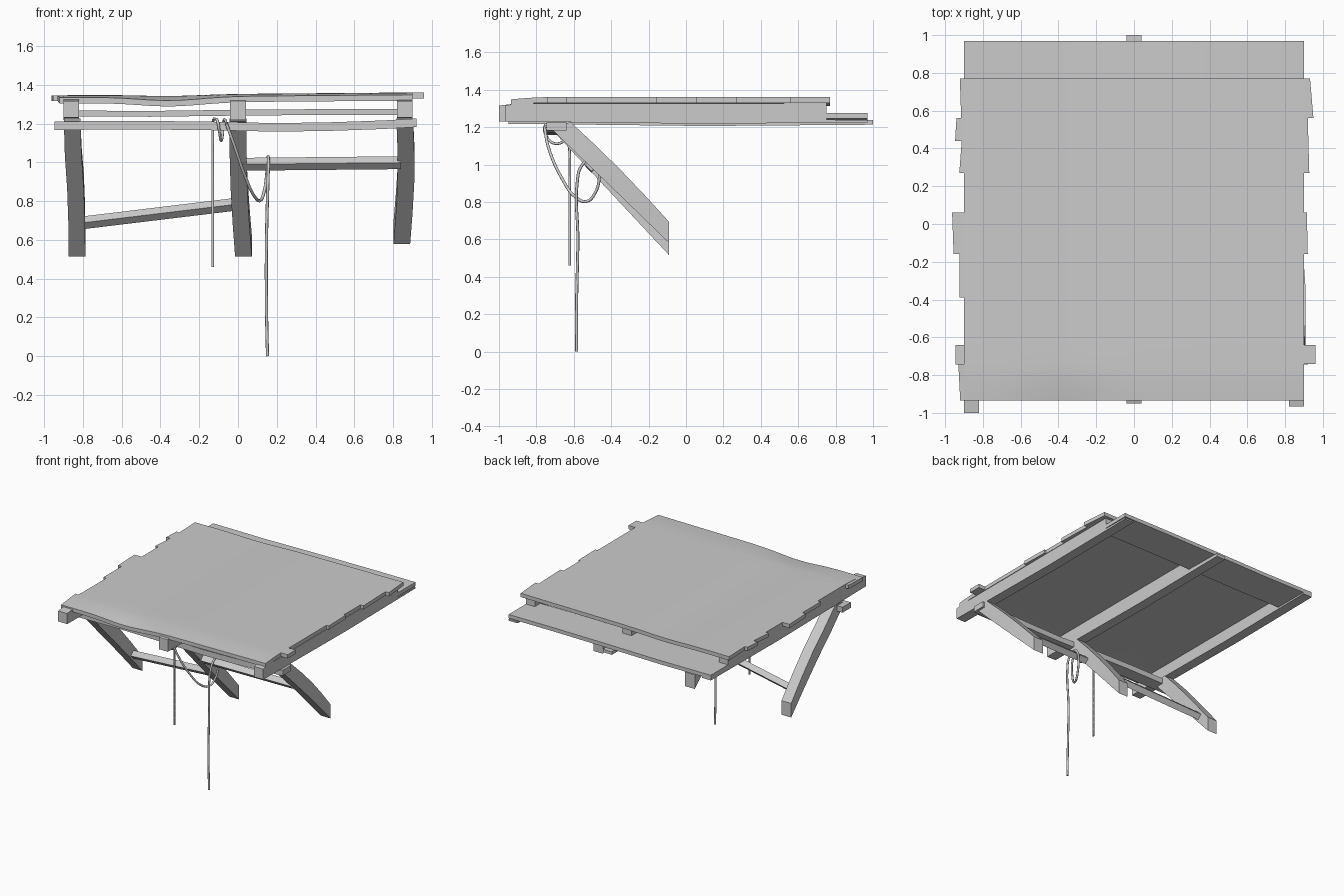
import bpy, bmesh, math

if "Cube" in bpy.data.objects:
    bpy.data.objects.remove(bpy.data.objects["Cube"])


def finish(name, bm, smooth=False):
    bmesh.ops.recalc_face_normals(bm, faces=bm.faces)
    me = bpy.data.meshes.new(name)
    bm.to_mesh(me)
    bm.free()
    ob = bpy.data.objects.new(name, me)
    bpy.context.collection.objects.link(ob)
    if smooth:
        bpy.ops.object.select_all(action='DESELECT')
        ob.select_set(True)
        bpy.context.view_layer.objects.active = ob
        bpy.ops.object.shade_smooth_by_angle(angle=math.radians(30))
    return ob


def loft(name, rings, bm=None):
    """Skin a list of equal-length closed sections and cap both ends."""
    own = bm is None
    bm = bm or bmesh.new()
    vs = [[bm.verts.new(p) for p in r] for r in rings]
    n = len(rings[0])
    for a, b in zip(vs, vs[1:]):
        for i in range(n):
            bm.faces.new((a[i], a[(i + 1) % n], b[(i + 1) % n], b[i]))
    bm.faces.new(vs[0][::-1])
    bm.faces.new(vs[-1])
    if own:
        return finish(name, bm, True)


def rect(x, y0, y1, z0, z1):
    return [(x, y0, z0), (x, y1, z0), (x, y1, z1), (x, y0, z1)]


# Warped deck surface
def top(x, y):
    f = max(0, (-0.75 - y) / 0.185) ** 1.5
    dip = math.exp(-((x + 0.35) / 0.22) ** 2)
    return 1.353 + 0.008 * x - 0.008 * dip - f * (0.012 + 0.012 * dip)


THICK = 0.03
bm = bmesh.new()
ys = [-0.935, -0.91, -0.88, -0.85, -0.82, -0.78, -0.74, -0.64, -0.39,
      -0.16, 0.06, 0.27, 0.56, 0.77]
nx = 24
rings = []
for k in range(nx + 1):
    x = -0.9 + 1.8 * k / nx
    rings.append([(x, y, top(x, y)) for y in ys] +
                 [(x, y, top(x, y) - THICK) for y in reversed(ys)])
loft("deck", rings, bm)
finish("deck", bm, True)

# Uneven plank ends: y0, y1, x at y0, x at y1
bm = bmesh.new()
for y0, y1, xa, xb in [
        (-0.935, -0.74, -0.92, -0.93), (-0.39, -0.16, -0.925, -0.925),
        (-0.16, 0.06, -0.955, -0.963), (0.27, 0.44, -0.925, -0.912),
        (0.44, 0.56, -0.947, -0.94), (0.56, 0.77, -0.915, -0.922),
        (-0.74, -0.64, 0.96, 0.96), (-0.16, 0.06, 0.92, 0.915),
        (0.27, 0.56, 0.928, 0.92), (0.56, 0.77, 0.95, 0.932)]:
    s = math.copysign(0.9, xa)
    rs = []
    for p, q in ((s, s), (xa, xb)):
        rs.append([(p, y0, top(s, y0) - THICK), (q, y1, top(s, y1) - THICK),
                   (q, y1, top(s, y1)), (p, y0, top(s, y0))])
    loft("", rs, bm)
finish("plank_ends", bm)

# Joists, notched at the back for the lower board
for name, x, yf, yb, zb in [("left_joist", -0.86, -1.0, 0.97, 1.225),
                            ("middle_joist", 0.0, -0.95, 1.0, 1.213),
                            ("right_joist", 0.86, -0.965, 0.97, 1.225)]:
    prof = [(yf, zb + 0.005), (yf, 1.315), (-0.92, 1.325), (0.75, 1.328),
            (0.75, 1.24), (yb, 1.237), (yb, zb), (0.1, zb - 0.007)]
    bm = bmesh.new()
    loft(name, [[(x + d, y, z) for y, z in prof] for d in (-0.04, 0.04)], bm)
    finish(name, bm)

# Lower back board
loft("back_board", [rect(x, 0.68, 0.97, z, z + 0.03) for x, z in
                    ((-0.9, 1.237), (-0.45, 1.235), (0, 1.241), (0.5, 1.245), (0.9, 1.245))])

# Front cross beam
loft("front_beam", [rect(x, -0.745, -0.64, z, z + 0.044) for x, z in
                    ((-0.945, 1.167), (-0.5, 1.17), (-0.1, 1.165), (0.2, 1.158),
                     (0.5, 1.163), (0.75, 1.172), (0.92, 1.182))])

# Diagonal braces, slightly bowed sideways
for name, xs, bot in [("left_brace", (-0.855, -0.85, -0.838, -0.832, -0.83), 0.515),
                      ("middle_brace", (0, 0, 0.005, 0.015, 0.028), 0.515),
                      ("right_brace", (0.86, 0.866, 0.866, 0.857, 0.845), 0.58)]:
    rs = []
    for i, x in enumerate(xs):
        t = i / 4
        lo = (-0.74 + 0.65 * t, 1.21 + (bot - 1.21) * t)
        hi = (-0.615 + 0.525 * t, 1.225 + (bot + 0.113 - 1.225) * t + 0.015 * math.sin(math.pi * t))
        rs.append([(x - 0.043, *lo), (x + 0.043, *lo), (x + 0.043, *hi), (x - 0.043, *hi)])
    loft(name, rs)

# Crossbars turned to lie square with the braces
h = 0.033
for name, ends in [("left_crossbar", ((-0.81, -0.2, 0.687), (0.0, -0.29, 0.785))),
                   ("right_crossbar", ((0.02, -0.505, 0.99), (0.84, -0.505, 0.998)))]:
    bm = bmesh.new()
    loft(name, [[(x, y - h, z), (x, y, z - h), (x, y + h, z), (x, y, z + h)]
                for x, y, z in ends], bm)
    finish(name, bm)


# Ropes
def rope(name, pts, r=0.007):
    cu = bpy.data.curves.new(name, 'CURVE')
    cu.dimensions = '3D'
    cu.bevel_depth = r
    cu.bevel_resolution = 2
    cu.resolution_u = 6
    cu.use_fill_caps = True
    sp = cu.splines.new('BEZIER')
    sp.bezier_points.add(len(pts) - 1)
    for b, p in zip(sp.bezier_points, pts):
        b.co = p
        b.handle_left_type = b.handle_right_type = 'AUTO'
    bpy.context.collection.objects.link(bpy.data.objects.new(name, cu))


rope("short_rope", [(-0.13, -0.622, 0.46), (-0.13, -0.622, 0.8), (-0.13, -0.628, 1.15),
                    (-0.128, -0.64, 1.215), (-0.115, -0.7, 1.222), (-0.105, -0.752, 1.21),
                    (-0.095, -0.745, 1.15), (-0.088, -0.7, 1.112), (-0.08, -0.64, 1.14),
                    (-0.075, -0.63, 1.205), (-0.068, -0.69, 1.22), (-0.06, -0.757, 1.2)])
rope("long_rope", [(-0.06, -0.757, 1.2), (-0.02, -0.735, 1.09), (0.04, -0.66, 0.92),
                   (0.085, -0.59, 0.825), (0.115, -0.53, 0.803), (0.135, -0.485, 0.85),
                   (0.148, -0.463, 0.94), (0.153, -0.47, 1.005), (0.155, -0.505, 1.03),
                   (0.157, -0.56, 0.99), (0.155, -0.58, 0.92), (0.147, -0.578, 0.6),
                   (0.147, -0.585, 0.25), (0.152, -0.585, 0.0)], 0.008)
